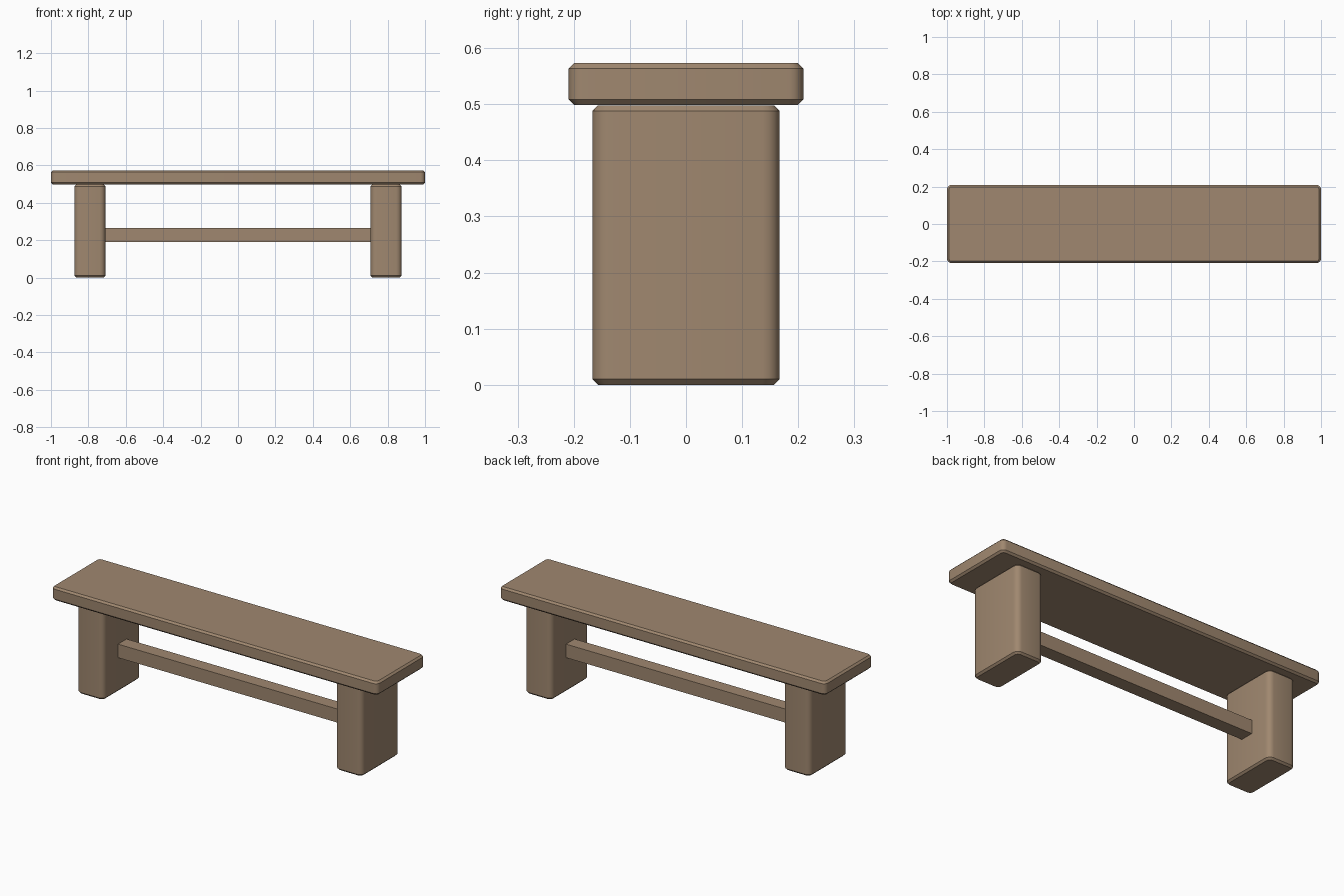
import bpy, bmesh

if "Cube" in bpy.data.objects:
    bpy.data.objects.remove(bpy.data.objects["Cube"])

wood = bpy.data.materials.new("brown wood")
wood.diffuse_color = (0.35, 0.245, 0.16, 1)
wood.use_nodes = True
wood.node_tree.nodes["Principled BSDF"].inputs["Base Color"].default_value = wood.diffuse_color


def block(name, centre, size, radius=0.0, chamfer=0.0):
    """Box with rounded upright corners and a chamfered top and bottom rim."""
    bm = bmesh.new()
    bmesh.ops.create_cube(bm, size=1)
    bmesh.ops.scale(bm, vec=size, verts=bm.verts)
    if radius:
        upright = [e for e in bm.edges
                   if abs(e.verts[0].co.z - e.verts[1].co.z) > 0.01]
        bmesh.ops.bevel(bm, geom=upright, offset=radius, segments=4,
                        profile=0.5, affect='EDGES')
    if chamfer:
        bm.normal_update()
        rims = [e for e in bm.edges
                if abs(e.verts[0].co.z - e.verts[1].co.z) < 1e-4]
        bmesh.ops.bevel(bm, geom=rims, offset=chamfer, segments=1,
                        profile=0.5, affect='EDGES')
    mesh = bpy.data.meshes.new(name)
    bm.to_mesh(mesh)
    bm.free()
    mesh.materials.append(wood)
    obj = bpy.data.objects.new(name, mesh)
    obj.location = centre
    bpy.context.collection.objects.link(obj)
    mesh.shade_smooth()
    mesh.set_sharp_from_angle(angle=0.52)
    return obj


# Seat plank
block("seat", (0, 0, 0.536), (2.0, 0.418, 0.075), 0.025, 0.01)

# Slab legs at both ends
for side, label in ((-1, "left"), (1, "right")):
    block(label + "_leg", (side * 0.792, 0, 0.249), (0.166, 0.334, 0.498),
          0.03, 0.01)

# Stretcher between the legs
block("stretcher", (0, 0, 0.228), (1.44, 0.075, 0.075))
